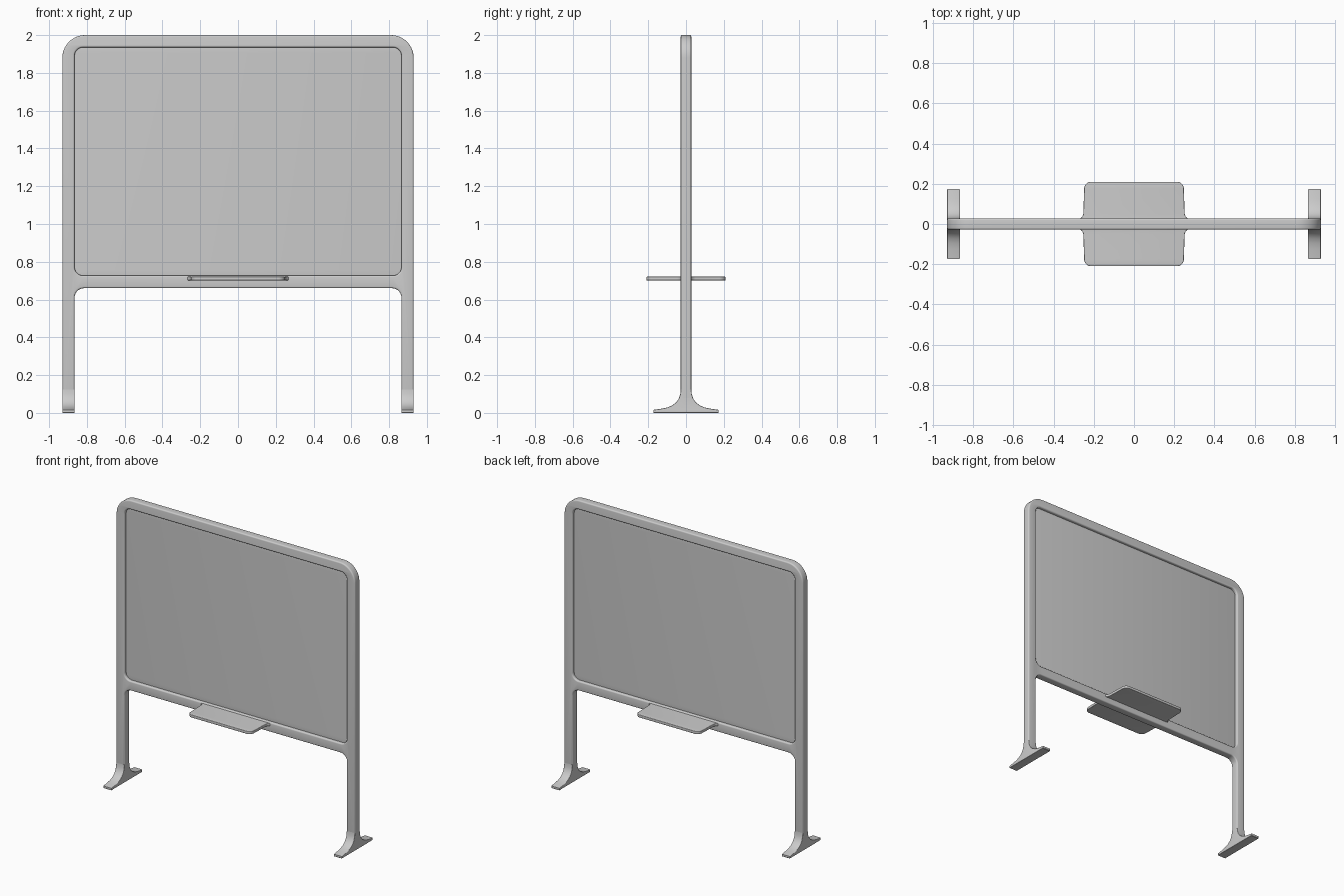
import bpy, bmesh
from math import sin, cos, pi
from mathutils import Vector

if "Cube" in bpy.data.objects:
    bpy.data.objects.remove(bpy.data.objects["Cube"])


def rounded(points, seg=10):
    """Outline from (a, b, radius) corners, each rounded with an arc."""
    out = []
    n = len(points)
    for i, (a, b, r) in enumerate(points):
        p = Vector((a, b))
        if r == 0:
            out.append(p)
            continue
        u = (Vector(points[i - 1][:2]) - p).normalized()
        v = (Vector(points[(i + 1) % n][:2]) - p).normalized()
        half = u.angle(v) / 2
        d = r / sin(half) * cos(half)
        centre = p + (u + v).normalized() * (r / sin(half))
        start, end = p + u * d - centre, p + v * d - centre
        total = start.angle(end)
        for k in range(seg + 1):
            t = k / seg
            out.append(centre + (start * sin((1 - t) * total)
                                 + end * sin(t * total)) / sin(total))
    return out


def smooth(obj):
    bpy.ops.object.select_all(action='DESELECT')
    obj.select_set(True)
    bpy.context.view_layer.objects.active = obj
    bpy.ops.object.shade_smooth_by_angle(angle=0.6)


def plate(name, outlines, thick, bevel, place):
    """Filled outlines (outer first, then holes) with rounded rims."""
    cu = bpy.data.curves.new(name, 'CURVE')
    cu.dimensions = '2D'
    cu.fill_mode = 'BOTH'
    cu.extrude = thick / 2 - bevel
    cu.bevel_depth = bevel
    cu.bevel_resolution = 3
    cu.offset = -bevel
    for pts in outlines:
        sp = cu.splines.new('POLY')
        sp.points.add(len(pts) - 1)
        for q, p in zip(sp.points, pts):
            q.co = (p.x, p.y, 0, 1)
        sp.use_cyclic_u = True
    tmp = bpy.data.objects.new(name + "_curve", cu)
    bpy.context.collection.objects.link(tmp)
    dg = bpy.context.evaluated_depsgraph_get()
    me = bpy.data.meshes.new_from_object(tmp.evaluated_get(dg))
    bpy.data.objects.remove(tmp)
    for v in me.vertices:
        v.co = place(*v.co)
    bm = bmesh.new()
    bm.from_mesh(me)
    bmesh.ops.remove_doubles(bm, verts=bm.verts, dist=1e-5)
    bmesh.ops.recalc_face_normals(bm, faces=bm.faces)
    bm.to_mesh(me)
    bm.free()
    obj = bpy.data.objects.new(name, me)
    bpy.context.collection.objects.link(obj)
    smooth(obj)
    return obj


def upright(a, b, c):
    return (a, c, b)


# Frame: two legs, top bar and lower crossbar in one piece
W, I = 0.93, 0.865
outer = rounded([(-W, 0.08, 0), (-W, 2, 0.12), (W, 2, 0.12), (W, 0.08, 0),
                 (I, 0.08, 0), (I, 0.66, 0.05), (-I, 0.66, 0.05), (-I, 0.08, 0)])
opening = rounded([(-I, 0.727, 0.045), (I, 0.727, 0.045),
                   (I, 1.935, 0.045), (-I, 1.935, 0.045)])
plate("frame", [outer, opening], 0.056, 0.009, upright)

# Board panel set inside the frame
panel = rounded([(-0.875, 0.717, 0.04), (0.875, 0.717, 0.04),
                 (0.875, 1.945, 0.04), (-0.875, 1.945, 0.04)])
plate("board_panel", [panel], 0.016, 0.001, upright)

# Shelf passing through the crossbar, flared where it meets the bar
half = [(0.247, -0.21, 0.035), (0.252, -0.05, 0), (0.257, -0.036, 0), (0.27, -0.026, 0)]
right = half + [(x, -y, r) for x, y, r in reversed(half)]
left = [(-x, -y, r) for x, y, r in right]
plate("shelf", [rounded(right + left)], 0.02, 0.004,
      lambda a, b, c: (a, b, c + 0.711))

# Feet: legs sweep out front and back into flat toes
side = [(0.173, 0.003), (0.173, 0.016), (0.125, 0.023), (0.095, 0.030),
        (0.071, 0.041), (0.052, 0.056), (0.038, 0.076), (0.030, 0.100), (0.028, 0.125)]
foot = [Vector((y, z)) for y, z in [(0.170, 0)] + side]
foot += [Vector((-p.x, p.y)) for p in reversed(foot)]
for s, tag in ((1, "right"), (-1, "left")):
    plate("foot_" + tag, [foot], W - I, 0.004,
          lambda a, b, c: (c + s * (W + I) / 2, a, b))
